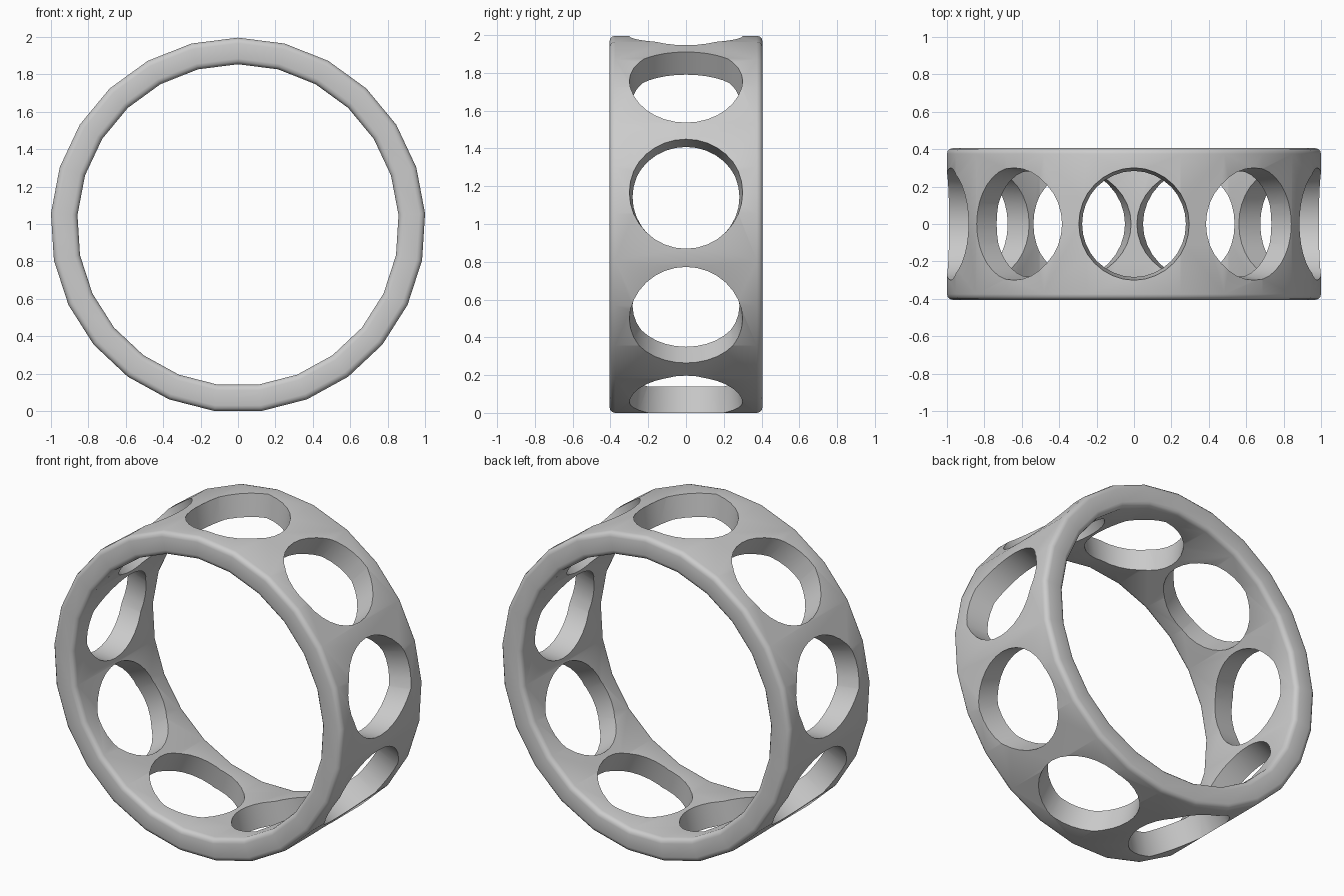
import bpy, bmesh, math
from mathutils import Matrix, Vector

if "Cube" in bpy.data.objects:
    bpy.data.objects.remove(bpy.data.objects["Cube"])

SIDES, HOLES = 25, 9
R_OUT, R_IN, HALF_W, BEVEL = 1.002, 0.86, 0.405, 0.03
CENTRE_Z = R_OUT * math.cos(math.pi / SIDES)


def make_object(name, bm):
    bmesh.ops.recalc_face_normals(bm, faces=bm.faces)
    mesh = bpy.data.meshes.new(name)
    bm.to_mesh(mesh)
    bm.free()
    obj = bpy.data.objects.new(name, mesh)
    bpy.context.collection.objects.link(obj)
    obj.location.z = CENTRE_Z
    return obj


# Rounded rectangle cross-section (radius, y)
profile = []
corners = [(R_OUT - BEVEL, HALF_W - BEVEL, 0), (R_IN + BEVEL, HALF_W - BEVEL, 90),
           (R_IN + BEVEL, BEVEL - HALF_W, 180), (R_OUT - BEVEL, BEVEL - HALF_W, 270)]
for cr, cy, start in corners:
    for k in range(4):
        a = math.radians(start + 30 * k)
        profile.append((cr + BEVEL * math.cos(a), cy + BEVEL * math.sin(a)))

# Ring band swept around the y axis, one vertex at the top
bm = bmesh.new()
loops = []
for i in range(SIDES):
    a = math.tau * i / SIDES
    loops.append([bm.verts.new((r * math.sin(a), y, r * math.cos(a))) for r, y in profile])
n = len(profile)
for i in range(SIDES):
    p, q = loops[i], loops[(i + 1) % SIDES]
    for j in range(n):
        k = (j + 1) % n
        bm.faces.new((p[j], p[k], q[k], q[j]))
ring = make_object("ring_band", bm)

# Nine slightly tapered radial hole cutters
def hole_radius(d):
    return 0.297 + (d - 0.97) * 0.12

bm = bmesh.new()
D0, D1 = 0.75, 1.1
for i in range(HOLES):
    turn = Matrix.Rotation(math.tau * i / HOLES, 4, 'Y')
    bmesh.ops.create_cone(bm, cap_ends=True, segments=32,
                          radius1=hole_radius(D0), radius2=hole_radius(D1), depth=D1 - D0,
                          matrix=turn @ Matrix.Translation(Vector((0, 0, (D0 + D1) / 2))))
cutter = make_object("hole_cutters", bm)
cutter.hide_render = True

# Cut the holes and shade
mod = ring.modifiers.new("holes", 'BOOLEAN')
mod.operation = 'DIFFERENCE'
mod.solver = 'EXACT'
mod.object = cutter
bpy.context.view_layer.objects.active = ring
ring.select_set(True)
bpy.ops.object.modifier_apply(modifier=mod.name)
bpy.data.objects.remove(cutter)
bpy.ops.object.shade_smooth_by_angle(angle=math.radians(35))
